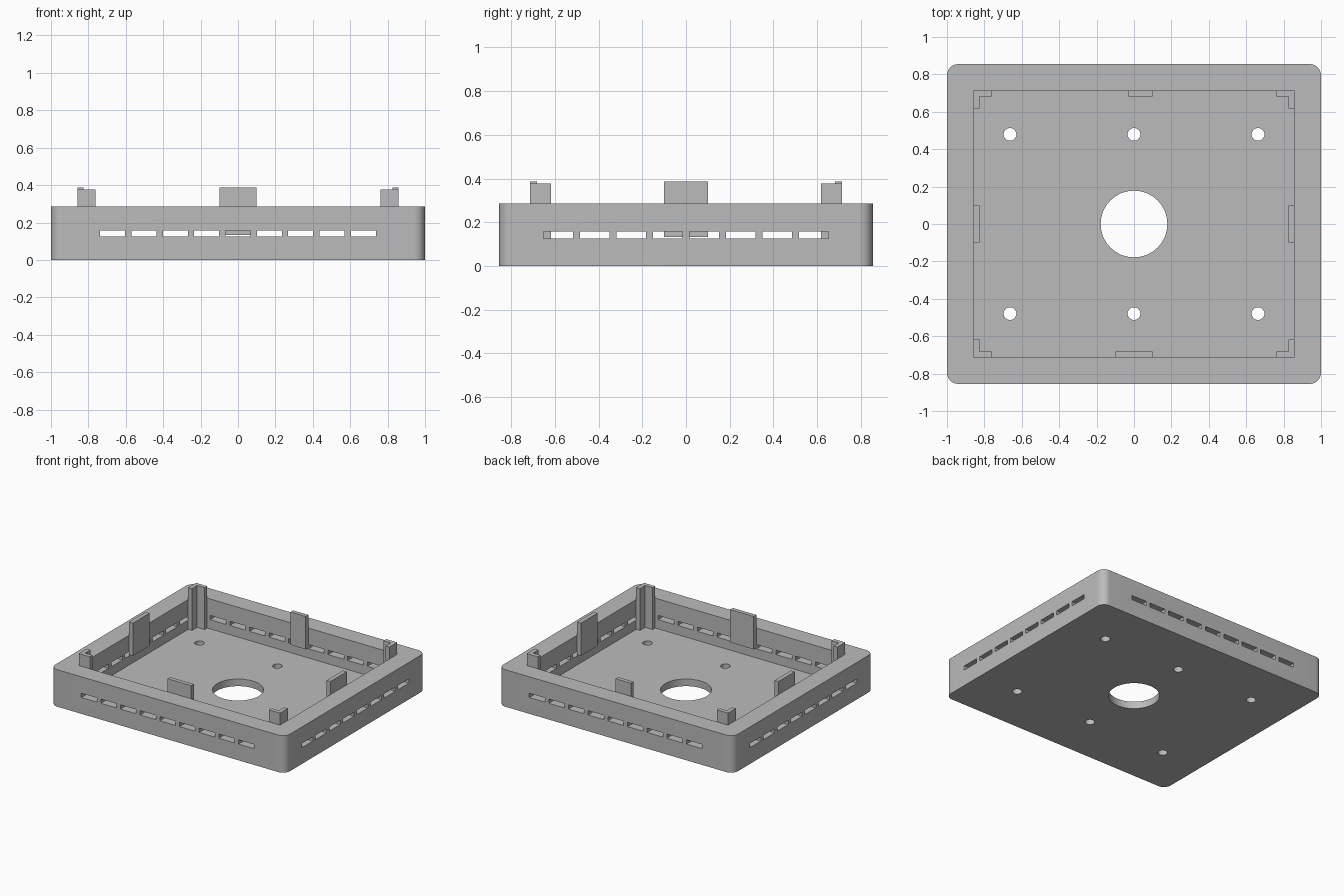
import bpy, bmesh, math
from mathutils import Matrix, Vector

if "Cube" in bpy.data.objects:
    bpy.data.objects.remove(bpy.data.objects["Cube"])

grey = bpy.data.materials.new("matte_grey")
grey.diffuse_color = (0.5, 0.5, 0.5, 1)
grey.use_nodes = True
grey.node_tree.nodes["Principled BSDF"].inputs["Base Color"].default_value = grey.diffuse_color

HX, HY, H = 1.0, 0.855, 0.285      # outer half sizes and wall height
IX, IY, FLOOR = 0.857, 0.713, 0.055  # inner half sizes and floor thickness
T = 0.032                          # post and clip thickness


def add_box(bm, lo, hi):
    lo, hi = Vector(lo), Vector(hi)
    m = Matrix.Translation((lo + hi) / 2) @ Matrix.Diagonal((*(hi - lo), 1))
    return bmesh.ops.create_cube(bm, size=1, matrix=m)["verts"]


def add_cylinder(bm, x, y, r, n):
    bmesh.ops.create_cone(bm, cap_ends=True, segments=n, radius1=r, radius2=r,
                          depth=1, matrix=Matrix.Translation((x, y, 0)))


def make(name, bm):
    bmesh.ops.recalc_face_normals(bm, faces=bm.faces)
    me = bpy.data.meshes.new(name)
    bm.to_mesh(me)
    bm.free()
    me.materials.append(grey)
    ob = bpy.data.objects.new(name, me)
    bpy.context.collection.objects.link(ob)
    return ob


def cut(target, cutter):
    mod = target.modifiers.new("cut", 'BOOLEAN')
    mod.operation, mod.solver, mod.object = 'DIFFERENCE', 'EXACT', cutter
    bpy.context.view_layer.objects.active = target
    bpy.ops.object.modifier_apply(modifier=mod.name)
    bpy.data.objects.remove(cutter)


# Tray body with rounded vertical corners
bm = bmesh.new()
add_box(bm, (-HX, -HY, 0), (HX, HY, H))
upright = [e for e in bm.edges if abs(e.verts[0].co.z - e.verts[1].co.z) > 0.1]
bmesh.ops.bevel(bm, geom=upright, offset=0.06, segments=10, profile=0.5, affect='EDGES')
tray = make("tray", bm)

# Cavity
bm = bmesh.new()
add_box(bm, (-IX, -IY, FLOOR), (IX, IY, 1))
cut(tray, make("cavity_cutter", bm))

# Floor holes: one large, six small
bm = bmesh.new()
add_cylinder(bm, 0, 0, 0.178, 64)
for x in (-0.663, 0, 0.663):
    for y in (-0.479, 0.479):
        add_cylinder(bm, x, y, 0.034, 32)
cut(tray, make("hole_cutter", bm))

# Vent slots: nine through front and back, eight through the sides
Z0, Z1, W = 0.125, 0.158, 0.067
bm = bmesh.new()
for i in range(9):
    c = (i - 4) * 0.1675
    add_box(bm, (c - W, -2, Z0), (c + W, 2, Z1))
cut(tray, make("front_slot_cutter", bm))
bm = bmesh.new()
for i in range(8):
    c = (i - 3.5) * 0.167
    add_box(bm, (-2, c - W, Z0), (2, c + W, Z1))
cut(tray, make("side_slot_cutter", bm))

# L-shaped corner posts, standing on the floor
outline = [(IX, IY), (IX - 0.095, IY), (IX - 0.095, IY - T),
           (IX - T, IY - T), (IX - T, IY - 0.095), (IX, IY - 0.095)]
for sx, side in ((-1, "left"), (1, "right")):
    for sy, end in ((-1, "front"), (1, "back")):
        bm = bmesh.new()
        face = bm.faces.new([bm.verts.new((sx * x, sy * y, FLOOR)) for x, y in outline])
        up = bmesh.ops.extrude_face_region(bm, geom=[face])["geom"]
        bmesh.ops.translate(bm, vec=(0, 0, 0.377 - FLOOR),
                            verts=[v for v in up if isinstance(v, bmesh.types.BMVert)])
        make(f"{end}_{side}_corner_post", bm)

# Clips at the middle of each wall
B, TOP = 0.133, 0.386
clips = {
    "front_clip": ((-0.1, -IY, B), (0.1, T - IY, TOP)),
    "back_clip": ((-0.03, IY - T, B), (0.1, IY, TOP)),
    "left_clip": ((-IX, -0.1, B), (T - IX, 0.1, TOP)),
    "right_clip": ((IX - T, -0.1, B), (IX, 0.1, TOP)),
}
for name, (lo, hi) in clips.items():
    bm = bmesh.new()
    add_box(bm, lo, hi)
    make(name, bm)

# Smooth the rounded corners and hole walls
bpy.ops.object.select_all(action='DESELECT')
tray.select_set(True)
bpy.context.view_layer.objects.active = tray
bpy.ops.object.shade_smooth_by_angle(angle=math.radians(30))
